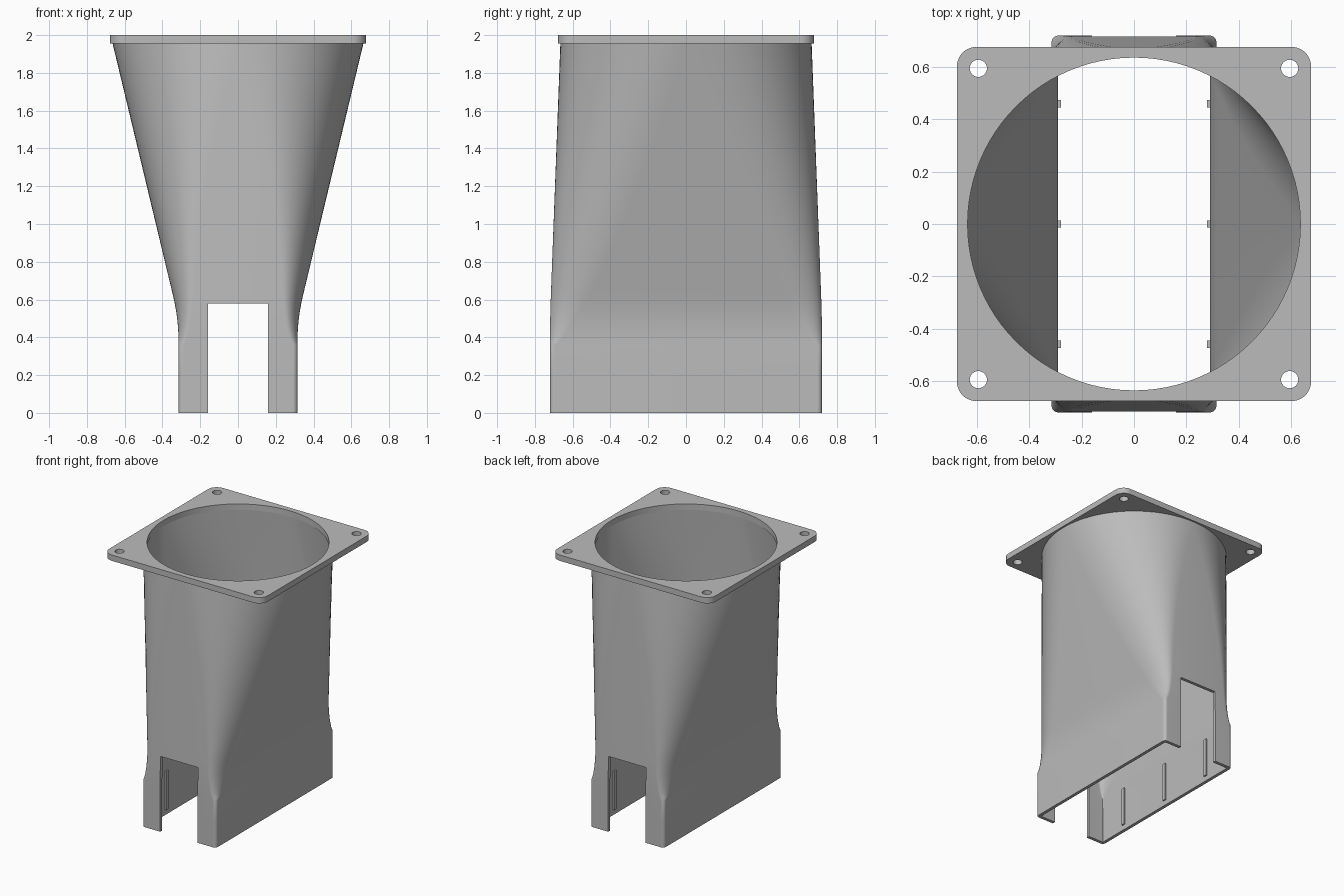
import bpy, bmesh
from math import sin, cos, pi, radians

cube = bpy.data.objects.get("Cube")
if cube:
    bpy.data.objects.remove(cube)

grey = bpy.data.materials.new("grey plastic")
grey.use_nodes = True
grey.diffuse_color = (0.5, 0.5, 0.5, 1)
grey.node_tree.nodes["Principled BSDF"].inputs["Base Color"].default_value = (0.5, 0.5, 0.5, 1)

BASE, TOP, WALL = 0.36, 1.96, 0.025


def add_object(name, bm):
    bmesh.ops.recalc_face_normals(bm, faces=bm.faces)
    mesh = bpy.data.meshes.new(name)
    bm.to_mesh(mesh)
    bm.free()
    mesh.materials.append(grey)
    obj = bpy.data.objects.new(name, mesh)
    bpy.context.collection.objects.link(obj)
    return obj


def smooth(obj, angle=30):
    bpy.ops.object.select_all(action='DESELECT')
    obj.select_set(True)
    bpy.context.view_layer.objects.active = obj
    bpy.ops.object.shade_smooth_by_angle(angle=radians(angle))


def rounded(hx, hy, rx, ry, steps):
    """Outline of a rectangle with elliptical corners."""
    pts = []
    for k, (sx, sy) in enumerate([(1, 1), (-1, 1), (-1, -1), (1, -1)]):
        for i in range(steps + 1):
            a = (k + i / steps) * pi / 2
            pts.append((sx * (hx - rx) + rx * cos(a), sy * (hy - ry) + ry * sin(a)))
    return pts


def section(z, inset, corner):
    """Duct section: slot at the bottom, flaring smoothly into a circle."""
    if z < 0.38:
        s = 0
    elif z < 0.62:
        s = (z - 0.38) ** 2 / 0.48 / 1.46
    else:
        s = (z - 0.5) / 1.46
    q = max(0, (z - BASE) / (TOP - BASE)) ** 0.75
    hx = 0.315 + 0.35 * s - inset
    hy = 0.72 - 0.055 * s - inset
    return rounded(hx, hy, corner + (hx - corner) * q, corner + (hy - corner) * q, 20)


# Duct: outer and inner skins joined at both rims
bm = bmesh.new()
levels = [0, 0.2] + [BASE + (TOP - BASE) * (i / 32) ** 1.3 for i in range(33)]
skins = []
for inset, corner in ((0, 0.025), (WALL, 0.006)):
    skins.append([[bm.verts.new((x, y, z)) for x, y in section(z, inset, corner)]
                  for z in levels])
outer, inner = skins
loop = outer + inner[::-1] + outer[:1]
for low, high in zip(loop, loop[1:]):
    for i in range(len(low)):
        j = (i + 1) % len(low)
        bm.faces.new((low[i], low[j], high[j], high[i]))
bmesh.ops.remove_doubles(bm, verts=bm.verts, dist=0.0001)
duct = add_object("duct", bm)


def box(bm, size, centre):
    verts = bmesh.ops.create_cube(bm, size=1)["verts"]
    bmesh.ops.scale(bm, vec=size, verts=verts)
    bmesh.ops.translate(bm, vec=centre, verts=verts)


# Notch through the front and back walls
bm = bmesh.new()
box(bm, (0.32, 2, 0.78), (0, 0, 0.19))
cutter = add_object("notch_cutter", bm)
cutter.hide_render = True
cut = duct.modifiers.new("notch", 'BOOLEAN')
cut.operation, cut.solver, cut.object = 'DIFFERENCE', 'EXACT', cutter
bpy.context.view_layer.objects.active = duct
bpy.ops.object.modifier_apply(modifier=cut.name)
bpy.data.objects.remove(cutter)
smooth(duct)

# Small ribs on the inside of the long walls
bm = bmesh.new()
for side in (-1, 1):
    for y in (-0.46, 0, 0.46):
        box(bm, (0.016, 0.028, 0.3), (side * 0.287, y, 0.19))
add_object("inner_ribs", bm)


# Square flange with the round opening and four screw holes
def add_loop(curve, pts):
    spline = curve.splines.new('POLY')
    spline.points.add(len(pts) - 1)
    for p, (x, y) in zip(spline.points, pts):
        p.co = (x, y, 0, 1)
    spline.use_cyclic_u = True


def circle(cx, cy, r, n):
    return [(cx + r * cos(2 * pi * i / n), cy + r * sin(2 * pi * i / n)) for i in range(n)]


curve = bpy.data.curves.new("flange", 'CURVE')
curve.dimensions, curve.fill_mode, curve.extrude = '2D', 'BOTH', 0.0225
add_loop(curve, rounded(0.677, 0.677, 0.075, 0.075, 10))
add_loop(curve, circle(0, 0, 0.636, 96))
for sx in (-1, 1):
    for sy in (-1, 1):
        add_loop(curve, circle(sx * 0.595, sy * 0.595, 0.033, 24))
curve.materials.append(grey)
flange = bpy.data.objects.new("flange", curve)
flange.location.z = 1.9775
bpy.context.collection.objects.link(flange)
bpy.ops.object.select_all(action='DESELECT')
flange.select_set(True)
bpy.context.view_layer.objects.active = flange
bpy.ops.object.convert(target='MESH')
smooth(bpy.context.view_layer.objects.active)
